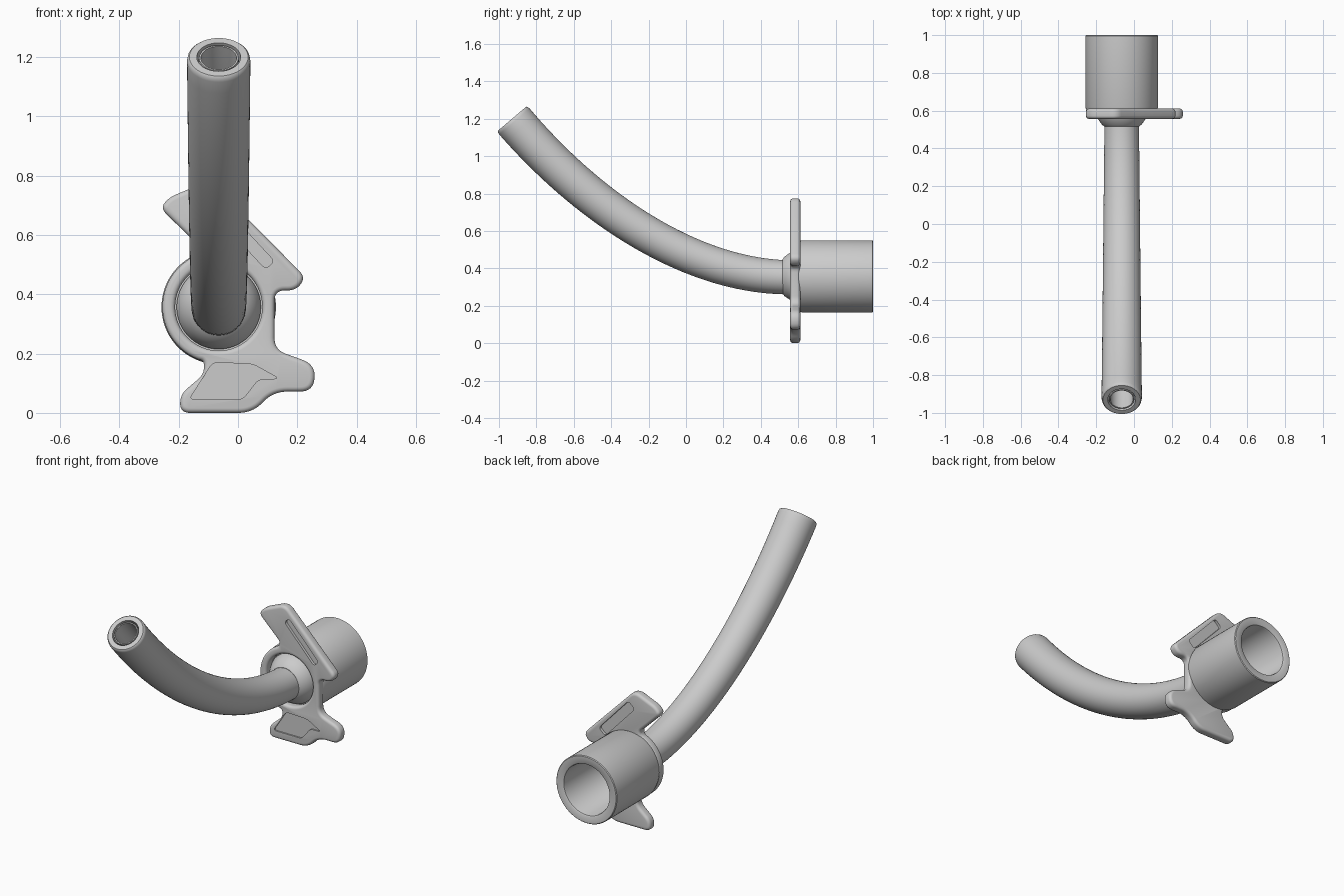
import bpy, bmesh, math
from mathutils import Vector

if "Cube" in bpy.data.objects:
    bpy.data.objects.remove(bpy.data.objects["Cube"])

CX, CZ = -0.065, 0.357          # axis of the connector

plastic = bpy.data.materials.new("light_grey_plastic")
plastic.diffuse_color = (0.6, 0.6, 0.6, 1)
plastic.use_nodes = True
plastic.node_tree.nodes["Principled BSDF"].inputs["Base Color"].default_value = plastic.diffuse_color


def make(name, bm):
    bmesh.ops.recalc_face_normals(bm, faces=bm.faces)
    me = bpy.data.meshes.new(name)
    bm.to_mesh(me)
    bm.free()
    ob = bpy.data.objects.new(name, me)
    bpy.context.collection.objects.link(ob)
    me.materials.append(plastic)
    return ob


def smooth(ob, deg=35):
    bpy.ops.object.select_all(action='DESELECT')
    ob.select_set(True)
    bpy.context.view_layer.objects.active = ob
    bpy.ops.object.shade_smooth_by_angle(angle=math.radians(deg))


def skin(name, rings):
    """Join rings of points into one closed, hollow body."""
    bm = bmesh.new()
    vs = [[bm.verts.new(p) for p in ring] for ring in rings]
    n = len(vs[0])
    for a, b in zip(vs, vs[1:] + vs[:1]):
        for i in range(n):
            j = (i + 1) % n
            bm.faces.new((a[i], a[j], b[j], b[i]))
    ob = make(name, bm)
    smooth(ob)
    return ob


def lathe(name, profile, n=72):
    return skin(name, [[(CX + r * math.cos(2 * math.pi * i / n), y,
                         CZ + r * math.sin(2 * math.pi * i / n)) for i in range(n)]
                       for r, y in profile])


def rounded(corners, n=8):
    """Outline in (x, z) from corners (x, z, cut length)."""
    out = []
    for i, (x, z, t) in enumerate(corners):
        p = Vector((x, z))
        a = Vector(corners[i - 1][:2]) - p
        b = Vector(corners[(i + 1) % len(corners)][:2]) - p
        if t == 0:
            out.append(p)
            continue
        a = p + a.normalized() * min(t, a.length * 0.48)
        b = p + b.normalized() * min(t, b.length * 0.48)
        for k in range(n + 1):
            s = k / n
            out.append(a * (1 - s) ** 2 + p * 2 * s * (1 - s) + b * s * s)
    return out


def prism(name, outline, y0, y1):
    bm = bmesh.new()
    f = bm.faces.new([bm.verts.new((p[0], y0, p[1])) for p in outline])
    ext = bmesh.ops.extrude_face_region(bm, geom=[f])
    bmesh.ops.translate(bm, vec=(0, y1 - y0, 0),
                        verts=[v for v in ext["geom"] if isinstance(v, bmesh.types.BMVert)])
    return make(name, bm)


def cut(ob, cutter):
    m = ob.modifiers.new("cut", 'BOOLEAN')
    m.operation, m.solver, m.object = 'DIFFERENCE', 'EXACT', cutter
    cutter.hide_render = True
    return cutter


# Curved tube and its inner liner, swept along one Bezier curve
B = [Vector(p) for p in ((CX, 0.56, 0.352), (CX, 0.05, 0.352),
                         (CX, -0.505, 0.70), (CX, -0.93, 1.2))]


def ring(t, r, n=48):
    u = 1 - t
    p = B[0] * u**3 + B[1] * 3 * u * u * t + B[2] * 3 * u * t * t + B[3] * t**3
    d = ((B[1] - B[0]) * u * u + (B[2] - B[1]) * 2 * u * t + (B[3] - B[2]) * t * t).normalized()
    side = Vector((1, 0, 0))
    up = side.cross(d)
    return [p + (side * math.cos(2 * math.pi * i / n) + up * math.sin(2 * math.pi * i / n)) * r
            for i in range(n)]


def sweep(name, r0, r1, bore, end, lip):
    ts = [end * 0.99 * i / 40 for i in range(41)]
    rings = [ring(t, r0 + (r1 - r0) * t) for t in ts]
    rings += [ring(end * 0.997, r1 - lip * 0.3), ring(end, r1 - lip), ring(end, bore)]
    rings += [ring(t, bore) for t in reversed(ts)]
    return skin(name, rings)


sweep("curved_tube", 0.091, 0.107, 0.074, 1.0, 0.008)
sweep("inner_liner", 0.068, 0.068, 0.06, 0.998, 0.002)

# Connector socket with the front cone
lathe("connector", [(0.06, 0.515), (0.09, 0.515), (0.105, 0.526), (0.122, 0.55), (0.142, 0.585),
                    (0.142, 0.60), (0.186, 0.60), (0.193, 0.62), (0.193, 0.996), (0.189, 1.0),
                    (0.152, 1.0), (0.146, 0.996), (0.143, 0.988), (0.136, 0.68), (0.12, 0.65),
                    (0.06, 0.60)])

# Neck plate with two wings and a ring around the tube
arc = [(CX + 0.19 * math.cos(math.radians(a)), CZ + 0.19 * math.sin(math.radians(a)), 0)
       for a in range(248, 111, -4)]
corners = [(-0.095, 0.784, 0.04), (0.228, 0.457, 0.03), (0.196, 0.413, 0.03),
           (0.123, 0.413, 0.035), (0.123, 0.213, 0.04), (0.262, 0.163, 0.05),
           (0.254, 0.072, 0.045), (0.118, 0.072, 0.05), (0.05, 0.0, 0.05),
           (-0.195, 0.0, 0.035), (-0.195, 0.062, 0.03), (-0.115, 0.13, 0.03),
           (-0.115, 0.175, 0.015)] + arc + [
           (-0.13, 0.562, 0.015), (-0.262, 0.69, 0.03), (-0.232, 0.727, 0.025)]
plate = prism("neck_plate", rounded(corners), 0.557, 0.611)
hole = [(CX + 0.147 * math.cos(math.pi * i / 32), CZ + 0.147 * math.sin(math.pi * i / 32))
        for i in range(64)]
helpers = [cut(plate, prism("hole_cutter", hole, 0.5, 0.7))]
bev = plate.modifiers.new("round", 'BEVEL')
bev.width, bev.segments, bev.use_clamp_overlap = 0.016, 4, False
bev.limit_method, bev.angle_limit = 'ANGLE', math.radians(50)


# Strap slot in the upper wing (both sides) and shallow recess in the lower wing
def slot(half):
    a, b = Vector((-0.08, 0.70)), Vector((0.108, 0.498))
    w = Vector((0.735, 0.68)) * half
    return rounded([(*p, 0.018) for p in (a + w, b + w, b - w, a - w)])


helpers.append(cut(plate, prism("slot_front_cutter", slot(0.02), 0.5, 0.572)))
helpers.append(cut(plate, prism("slot_back_cutter", slot(0.027), 0.596, 0.7)))
dent = rounded([(-0.165, 0.045, 0.02), (0.015, 0.045, 0.02), (0.07, 0.115, 0.02),
                (0.14, 0.115, 0.02), (0.05, 0.165, 0.02), (-0.085, 0.17, 0.02)])
helpers.append(cut(plate, prism("recess_cutter", dent, 0.5, 0.565)))

# Apply the cuts and drop the helpers
dg = bpy.context.evaluated_depsgraph_get()
done = bpy.data.meshes.new_from_object(plate.evaluated_get(dg))
plate.modifiers.clear()
plate.data = done
for h in helpers:
    bpy.data.objects.remove(h)
smooth(plate)
